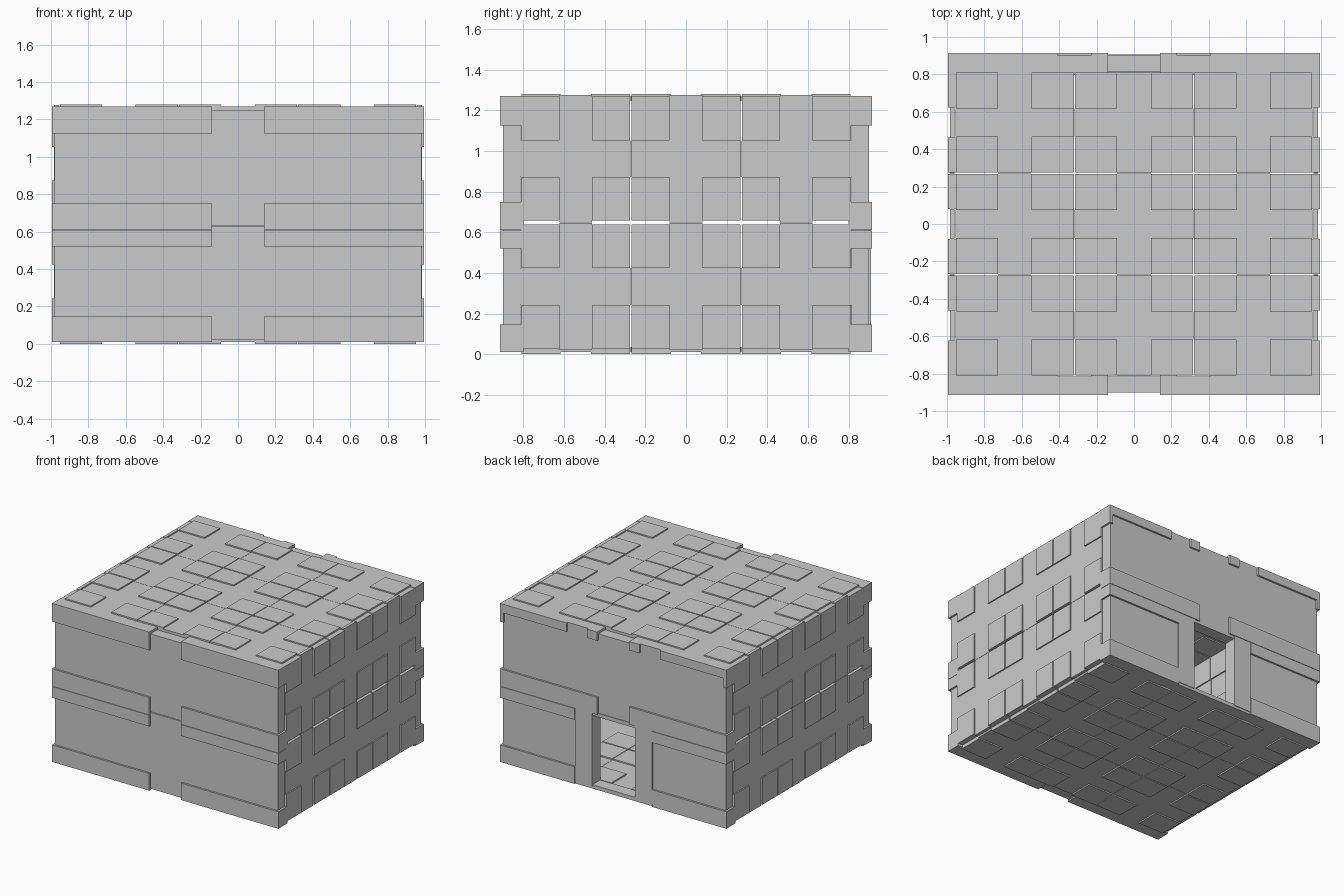
import bpy, bmesh
from mathutils import Matrix, Vector

if "Cube" in bpy.data.objects:
    bpy.data.objects.remove(bpy.data.objects["Cube"])


def finish(name, bm, matrix=None):
    bmesh.ops.recalc_face_normals(bm, faces=bm.faces)
    mesh = bpy.data.meshes.new(name)
    bm.to_mesh(mesh)
    bm.free()
    ob = bpy.data.objects.new(name, mesh)
    if matrix is not None:
        ob.matrix_world = matrix
    bpy.context.collection.objects.link(ob)
    return ob


def add_box(bm, x, y, z):
    lo = Vector((min(x), min(y), min(z)))
    hi = Vector((max(x), max(y), max(z)))
    m = Matrix.Translation((lo + hi) / 2) @ Matrix.Diagonal((*(hi - lo), 1))
    bmesh.ops.create_cube(bm, size=1, matrix=m)


def boxes(name, items):
    bm = bmesh.new()
    for item in items:
        add_box(bm, *item)
    return finish(name, bm)


def both(x0, x1, y, z):
    """The same block on the left and the right."""
    return [((s * x0, s * x1), y, z) for s in (-1, 1)]


def cross_panel(name, matrix, size, corner, arm):
    """Thin cross-shaped plate with four thicker corner blocks."""
    bm = bmesh.new()
    a, b = size[0] / 2, size[1] / 2
    c, d = corner[0] / 2, corner[1] / 2
    p, q = arm[0] / 2, arm[1] / 2
    quarter = [(a, q), (p, q), (p, b)]
    pts = (quarter + [(-x, y) for x, y in reversed(quarter)]
           + [(-x, -y) for x, y in quarter]
           + [(x, -y) for x, y in reversed(quarter)])
    face = bm.faces.new([bm.verts.new((x, y, -0.0125)) for x, y in pts])
    ext = bmesh.ops.extrude_face_region(bm, geom=[face], use_keep_orig=True)
    bmesh.ops.translate(bm, vec=(0, 0, 0.025),
                        verts=[v for v in ext["geom"] if isinstance(v, bmesh.types.BMVert)])
    for sx in (-1, 1):
        for sy in (-1, 1):
            add_box(bm, (sx * p, sx * c), (sy * q, sy * d), (-0.0225, 0.0225))
    return finish(name, bm, matrix)


# floor and roof, three by three panels each
for name, z in (("floor_panel", 0.0225), ("roof_panel", 1.2575)):
    for i in (-1, 0, 1):
        for j in (-1, 0, 1):
            cross_panel(name, Matrix.Translation((i * 0.637, j * 0.543, z)),
                        (0.635, 0.541), (0.632, 0.534), (0.18, 0.15))

# side walls, three by two panels each (local x -> world y, local y -> world z)
turn = Matrix(((0, 0, 1, 0), (1, 0, 0, 0), (0, 1, 0, 0), (0, 0, 0, 1)))
for side in (-1, 1):
    for j in (-1, 0, 1):
        for z in (0.333, 0.962):
            cross_panel("side_panel",
                        Matrix.Translation((side * 0.9725, j * 0.543, z)) @ turn,
                        (0.541, 0.627), (0.536, 0.610), (0.16, 0.18))


def thick_strip(y_plain, y_core, y_notch, z, start=0.14):
    """Strip pair with a shallow notch in the face at y_notch."""
    items = both(start, 0.995, (y_plain, y_core), z)
    items += both(0.41, 0.995, (y_core, y_notch), z)
    if start < 0.23:
        items += both(start, 0.23, (y_core, y_notch), z)
    return items


# front wall, plain between the strips
boxes("front_wall_lower", [((-0.98, 0.98), (-0.90, -0.815), (0.02, 0.627))])
boxes("front_wall_upper", [((-0.98, 0.98), (-0.90, -0.815), (0.632, 1.25))])
for z in ((0.01, 0.145), (0.52, 0.609), (0.612, 0.75), (1.125, 1.27)):
    boxes("front_strip", thick_strip(-0.915, -0.815, -0.80, z))

# upper back wall, turned so its notched face is outside
boxes("back_wall_upper", [((-0.98, 0.98), (0.815, 0.90), (0.62, 1.25))])
boxes("back_top_strip",
      thick_strip(0.80, 0.90, 0.915, (1.20, 1.27))
      + both(0.14, 0.995, (0.80, 0.90), (1.125, 1.20))
      + both(0.965, 0.995, (0.90, 0.915), (1.125, 1.20)))
boxes("back_middle_strip", both(0.14, 0.995, (0.80, 0.915), (0.612, 0.75)))

# lower back wall with the doorway
boxes("back_wall_lower", both(0.33, 0.98, (0.815, 0.90), (0.02, 0.62)))
for z in ((0.01, 0.145), (0.52, 0.609)):
    boxes("back_strip", thick_strip(0.915, 0.815, 0.80, z, 0.34))
boxes("door_post", both(0.19, 0.34, (0.805, 0.91), (0.03, 0.62)))
boxes("door_header", [((-0.19, 0.19), (0.81, 0.905), (0.59, 0.62))])
boxes("door_sill", [((-0.34, 0.34), (0.805, 0.905), (0.01, 0.04))])
